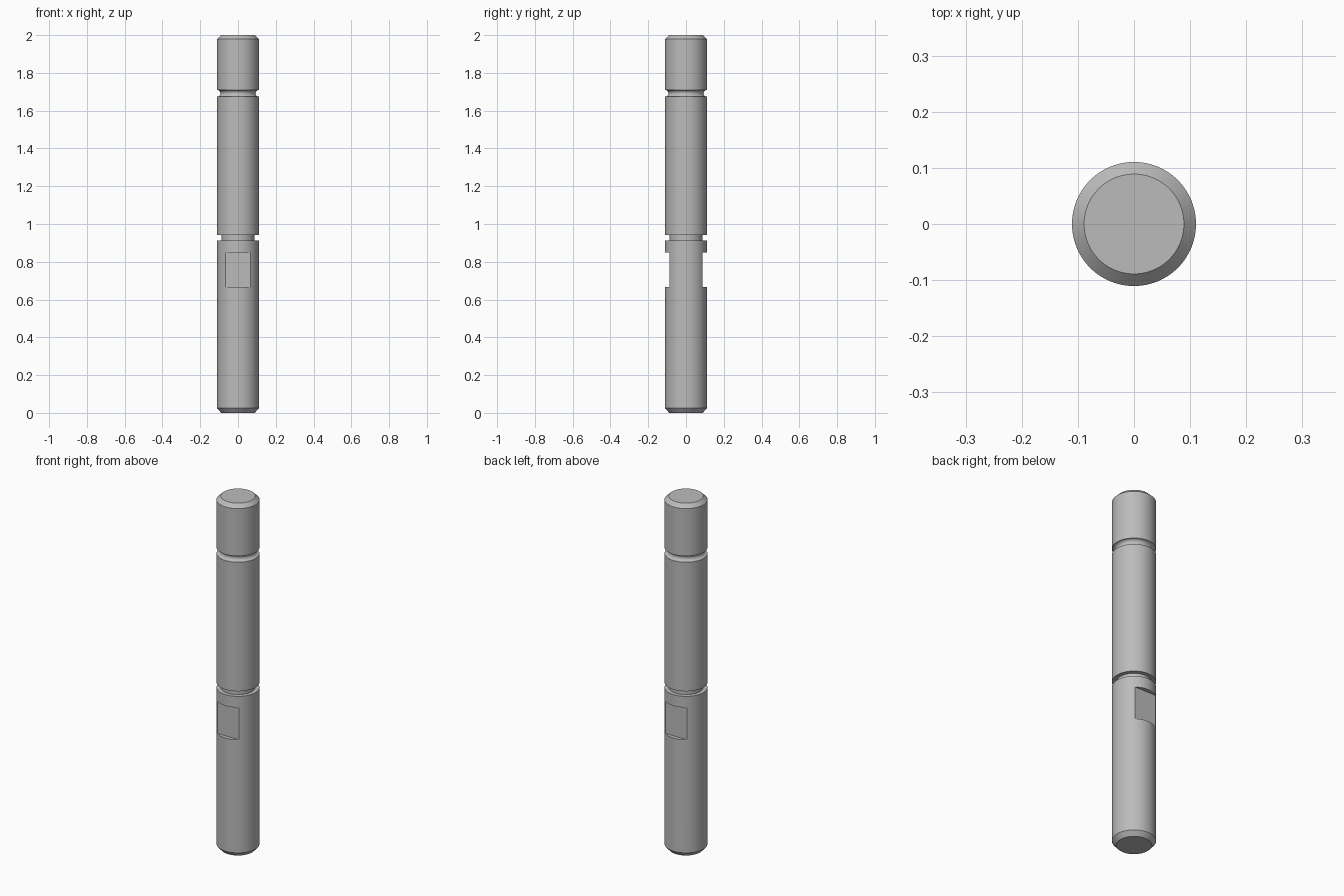
import bpy, bmesh, math

if "Cube" in bpy.data.objects:
    bpy.data.objects.remove(bpy.data.objects["Cube"], do_unlink=True)

R = 0.1105       # shaft radius
NECK = 0.088     # radius of the square groove and depth of the flats
SIDES = 96

steel = bpy.data.materials.new("grey_steel")
steel.use_nodes = True
colour = (0.5, 0.5, 0.5, 1)
steel.diffuse_color = colour
steel.node_tree.nodes["Principled BSDF"].inputs["Base Color"].default_value = colour


def make_object(name, bm):
    bmesh.ops.recalc_face_normals(bm, faces=bm.faces)
    mesh = bpy.data.meshes.new(name)
    bm.to_mesh(mesh)
    bm.free()
    mesh.materials.append(steel)
    obj = bpy.data.objects.new(name, mesh)
    bpy.context.collection.objects.link(obj)
    return obj


def lathe(name, profile):
    """Rings from (radius, z) pairs, joined by quads and capped at both ends."""
    bm = bmesh.new()
    rings = []
    for r, z in profile:
        angles = [2 * math.pi * i / SIDES for i in range(SIDES)]
        rings.append([bm.verts.new((r * math.cos(a), r * math.sin(a), z)) for a in angles])
    for low, high in zip(rings, rings[1:]):
        for i in range(SIDES):
            j = (i + 1) % SIDES
            bm.faces.new((low[i], low[j], high[j], high[i]))
    bm.faces.new(rings[0])
    bm.faces.new(rings[-1])
    return make_object(name, bm)


# Round-bottomed upper groove
groove_z, groove_r = 1.692, 0.0175
round_groove = [(R - groove_r * math.sin(math.pi * k / 12),
                 groove_z - groove_r * math.cos(math.pi * k / 12)) for k in range(13)]

# Shaft with chamfered ends, square lower groove and round upper groove
profile = [(0.089, 0), (R, 0.025), (R, 0.913), (NECK, 0.913), (NECK, 0.942), (R, 0.942)]
profile += round_groove + [(R, 1.979), (0.089, 2)]
shaft = lathe("shaft", profile)

# Wrench flats cut into the front and back
for side, label in ((-1, "front"), (1, "back")):
    bm = bmesh.new()
    bmesh.ops.create_cube(bm, size=1)
    bmesh.ops.scale(bm, vec=(0.4, 0.1, 0.183), verts=bm.verts)
    bmesh.ops.translate(bm, vec=(0, side * (NECK + 0.05), 0.7585), verts=bm.verts)
    cutter = make_object(label + "_flat_cutter", bm)
    cutter.hide_render = True
    cutter.hide_set(True)
    cut = shaft.modifiers.new(label + "_flat", 'BOOLEAN')
    cut.operation = 'DIFFERENCE'
    cut.solver = 'EXACT'
    cut.object = cutter

# Apply the cuts and remove the cutters
bpy.context.view_layer.objects.active = shaft
shaft.select_set(True)
for mod in list(shaft.modifiers):
    cutter = mod.object
    bpy.ops.object.modifier_apply(modifier=mod.name)
    bpy.data.objects.remove(cutter, do_unlink=True)

bpy.ops.object.shade_smooth_by_angle(angle=math.radians(30))
